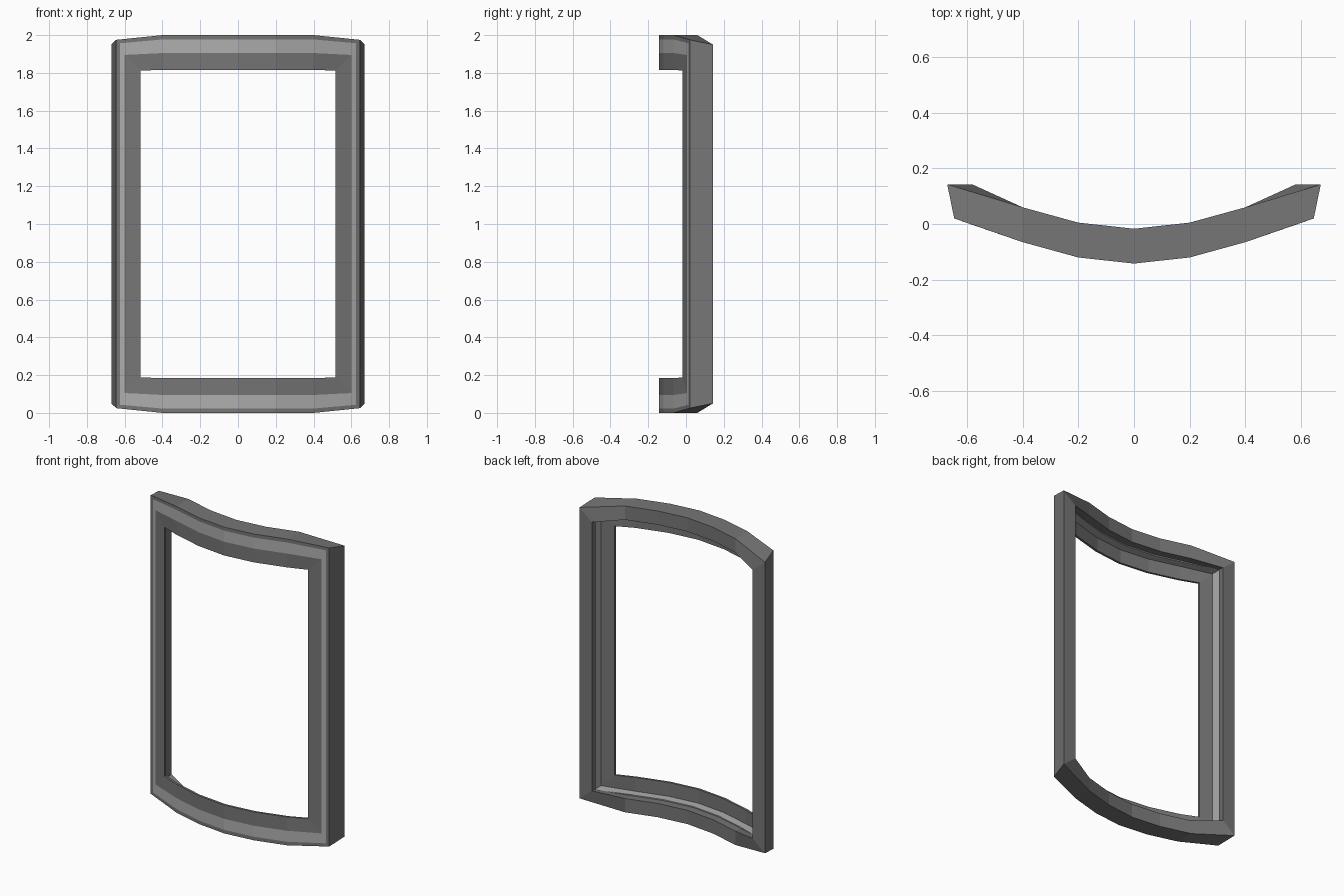
import bpy
import bmesh

if "Cube" in bpy.data.objects:
    bpy.data.objects.remove(bpy.data.objects["Cube"])

# Plan curve of the bowed front face: x and y of the inner stations
STATIONS = [(-0.4, -0.065), (-0.2, -0.12), (0.0, -0.142), (0.2, -0.12), (0.4, -0.065)]


def material(name, value):
    m = bpy.data.materials.new(name)
    m.diffuse_color = (value, value, value, 1)
    m.use_nodes = True
    m.node_tree.nodes["Principled BSDF"].inputs["Base Color"].default_value = m.diffuse_color
    return m


def loop_points(x_end, y_end, h_end, h_mid, depth):
    """One closed edge loop round the frame: top rail, then bottom rail."""
    row = [(-x_end, y_end, h_end)]
    row += [(x, y + depth, h_mid) for x, y in STATIONS]
    row += [(x_end, y_end, h_end)]
    top = [(x, y, 1 + h) for x, y, h in row]
    bottom = [(x, y, 1 - h) for x, y, h in reversed(row)]
    return top + bottom


def ring(name, profile, mat):
    """Bridge the loops of a closed profile into a bowed rectangular ring."""
    bm = bmesh.new()
    loops = [[bm.verts.new(p) for p in loop_points(*c)] for c in profile]
    for k, a in enumerate(loops):
        b = loops[(k + 1) % len(loops)]
        n = len(a)
        for i in range(n):
            j = (i + 1) % n
            bm.faces.new((a[i], a[j], b[j], b[i]))
    bmesh.ops.recalc_face_normals(bm, faces=bm.faces)
    mesh = bpy.data.meshes.new(name)
    bm.to_mesh(mesh)
    bm.free()
    mesh.materials.append(mat)
    obj = bpy.data.objects.new(name, mesh)
    bpy.context.collection.objects.link(obj)
    return obj


dark = material("dark_grey", 0.18)
light = material("light_grey", 0.42)

# Profile corners: x at post, y at post, half height at post,
# half height along the rail, depth behind the front curve

# Outer frame with a narrow front rim and a wider back lip
ring("outer_frame", [
    (0.645, 0.02, 0.975, 1.0, 0.0),
    (0.625, 0.013, 0.957, 0.977, 0.0),
    (0.632, 0.09, 0.95, 0.975, 0.07),
    (0.59, 0.09, 0.89, 0.912, 0.07),
    (0.58, 0.142, 0.877, 0.91, 0.125),
    (0.67, 0.142, 0.95, 1.0, 0.125),
], dark)

# Pale strip set between rim and flange
ring("inlay_strip", [
    (0.625, 0.013, 0.957, 0.977, 0.0),
    (0.60, 0.004, 0.895, 0.905, 0.0),
    (0.60, 0.09, 0.895, 0.905, 0.07),
    (0.632, 0.09, 0.95, 0.975, 0.07),
], light)

# Thin flange round the opening
ring("inner_flange", [
    (0.60, 0.004, 0.895, 0.905, 0.0),
    (0.517, -0.018, 0.813, 0.815, 0.0),
    (0.517, -0.003, 0.813, 0.815, 0.015),
    (0.60, 0.019, 0.895, 0.905, 0.015),
], dark)
